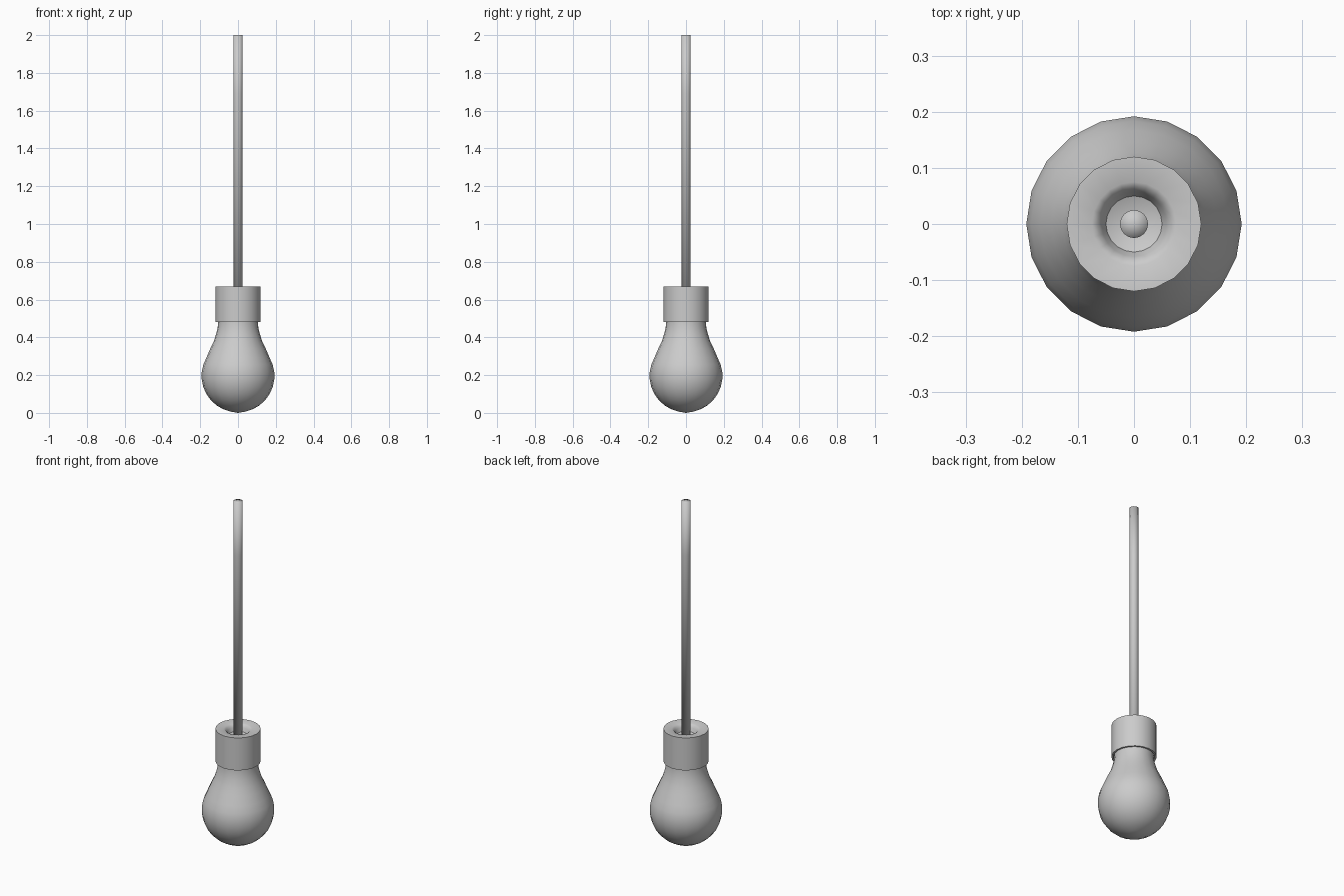
import bpy, bmesh, math

if "Cube" in bpy.data.objects:
    bpy.data.objects.remove(bpy.data.objects["Cube"])


def lathe(name, profile, sides, smooth_angle=40):
    """Revolve (radius, z) points around z; radius 0 becomes a single pole."""
    bm = bmesh.new()
    rings = []
    for r, z in profile:
        if r == 0:
            rings.append([bm.verts.new((0, 0, z))] * sides)
        else:
            angles = [math.tau * i / sides for i in range(sides)]
            rings.append([bm.verts.new((r * math.cos(a), r * math.sin(a), z)) for a in angles])
    for low, high in zip(rings, rings[1:]):
        for i in range(sides):
            j = (i + 1) % sides
            corners = [low[i], low[j], high[j], high[i]]
            bm.faces.new(list(dict.fromkeys(corners)))
    bmesh.ops.recalc_face_normals(bm, faces=bm.faces)
    mesh = bpy.data.meshes.new(name)
    bm.to_mesh(mesh)
    bm.free()
    obj = bpy.data.objects.new(name, mesh)
    bpy.context.collection.objects.link(obj)
    bpy.ops.object.select_all(action='DESELECT')
    obj.select_set(True)
    bpy.context.view_layer.objects.active = obj
    bpy.ops.object.shade_smooth_by_angle(angle=math.radians(smooth_angle))
    return obj


# Glass bulb: round lower globe, then a narrowing neck up into the socket
R = 0.193
globe = [(R * math.sin(math.radians(a)), R + 0.003 - R * math.cos(math.radians(a)))
         for a in range(0, 121, 12)]
globe[0] = (0, 0)
neck = [(0.147, 0.34), (0.128, 0.38), (0.115, 0.42), (0.108, 0.45), (0.105, 0.48), (0.104, 0.52)]
lathe("bulb", globe + neck + [(0, 0.52)], 20)

# Socket with a rounded hole at the top for the cord
lathe("socket", [(0.0, 0.5), (0.108, 0.5), (0.11, 0.48), (0.12, 0.48), (0.12, 0.67),
                 (0.075, 0.668), (0.065, 0.662), (0.058, 0.65), (0.05, 0.63),
                 (0.025, 0.62), (0, 0.62)], 20)

# Cord hanging from above, with a ring near its upper end
lathe("cord", [(0, 0.6), (0.025, 0.6), (0.025, 1.69), (0.025, 2.0), (0, 2.0)], 16, 95)
